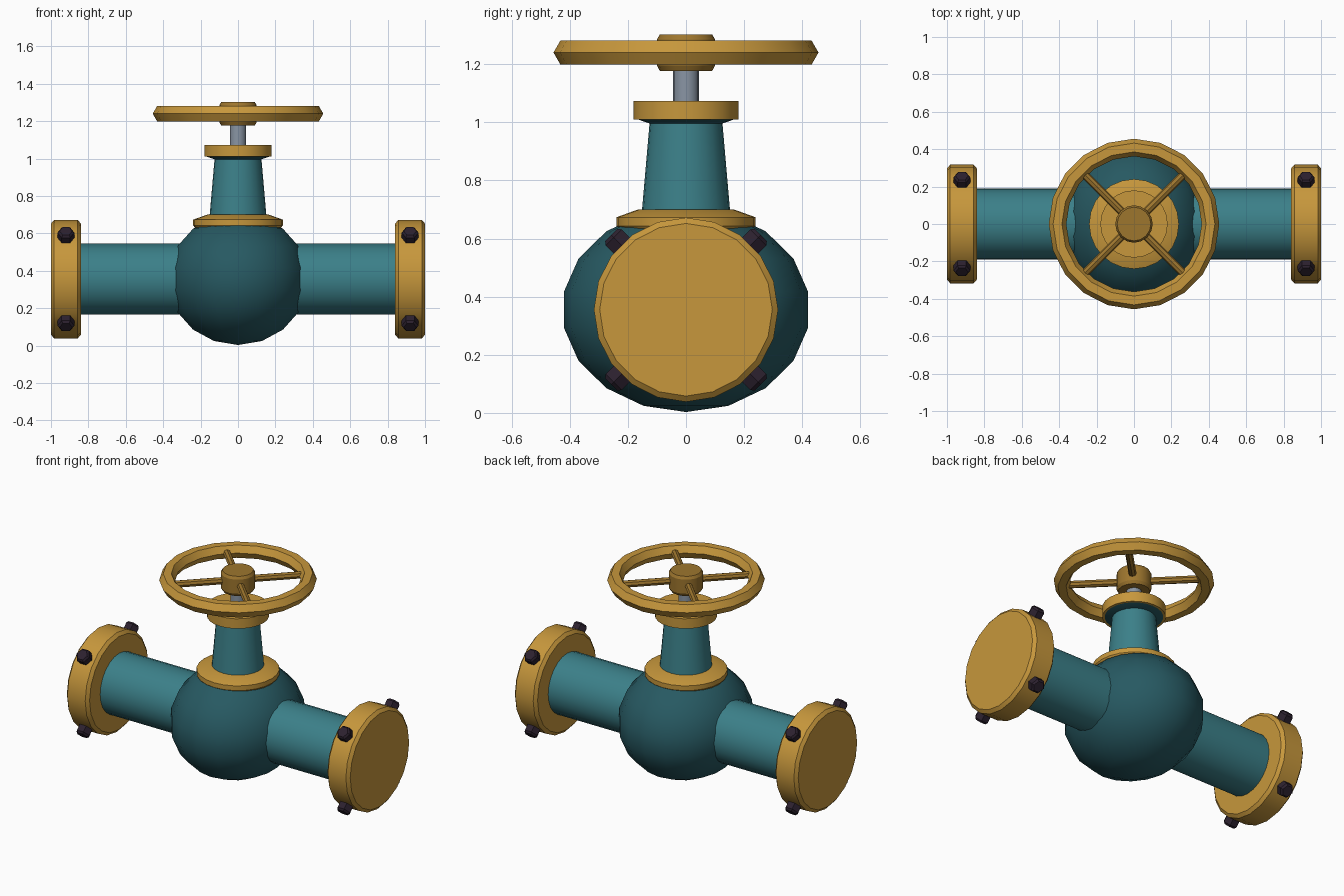
import bpy, bmesh
from math import pi, radians, cos, sin
from mathutils import Matrix, Vector

if "Cube" in bpy.data.objects:
    bpy.data.objects.remove(bpy.data.objects["Cube"])


def material(name, rgb):
    m = bpy.data.materials.new(name)
    m.use_nodes = True
    m.diffuse_color = (*rgb, 1)
    m.node_tree.nodes["Principled BSDF"].inputs["Base Color"].default_value = (*rgb, 1)
    return m


TEAL = material("teal", (0.044, 0.215, 0.25))
DARK_TEAL = material("dark teal", (0.02, 0.10, 0.122))
GOLD = material("gold", (0.57, 0.31, 0.045))
BRONZE = material("bronze", (0.34, 0.18, 0.027))
STEEL = material("steel", (0.25, 0.30, 0.37))
BOLT = material("dark bolt", (0.025, 0.015, 0.028))

AXIS_Z = 0.355      # height of the pipe axis
WHEEL_Z = 1.24      # height of the handwheel


def finish(name, bm, mat, matrix=Matrix()):
    """Turn a bmesh into a placed, shaded object."""
    bmesh.ops.recalc_face_normals(bm, faces=bm.faces)
    mesh = bpy.data.meshes.new(name)
    bm.to_mesh(mesh)
    bm.free()
    mesh.transform(matrix)
    mesh.materials.append(mat)
    ob = bpy.data.objects.new(name, mesh)
    bpy.context.collection.objects.link(ob)
    bpy.ops.object.select_all(action="DESELECT")
    ob.select_set(True)
    bpy.context.view_layer.objects.active = ob
    bpy.ops.object.shade_smooth_by_angle(angle=radians(25))
    return ob


def lathe(name, profile, mat, sides=20, matrix=Matrix(), closed=False):
    """Revolve (radius, height) points about z; cap the ends unless closed."""
    bm = bmesh.new()
    rings = [[bm.verts.new((r * cos(2 * pi * i / sides), r * sin(2 * pi * i / sides), z))
              for i in range(sides)] for r, z in profile]
    pairs = list(zip(rings, rings[1:]))
    if closed:
        pairs.append((rings[-1], rings[0]))
    else:
        bm.faces.new(rings[0])
        bm.faces.new(rings[-1])
    for a, b in pairs:
        for i in range(sides):
            j = (i + 1) % sides
            bm.faces.new((a[i], a[j], b[j], b[i]))
    return finish(name, bm, mat, matrix)


def along(start, direction):
    """Matrix that moves the lathe axis to a start point and direction."""
    turn = Vector(direction).to_track_quat("Z", "Y").to_matrix().to_4x4()
    return Matrix.Translation(start) @ turn


# Round valve body
bm = bmesh.new()
bmesh.ops.create_uvsphere(bm, u_segments=18, v_segments=9, radius=1)
finish("valve_body", bm, DARK_TEAL, Matrix.Translation((0, 0, AXIS_Z))
       @ Matrix.Diagonal((0.38, 0.427, 0.352, 1)))

# Pipes, end flanges and radial flange bolts
for side, label in ((1, "left"), (-1, "right")):
    to_x = Matrix.Translation((0, 0, AXIS_Z)) @ Matrix.Rotation(side * pi / 2, 4, "Y")
    lathe(label + "_pipe", [(0.19, 0.1), (0.19, 0.9)], TEAL, 24, to_x)
    lathe(label + "_flange", [(0.297, 0.84), (0.317, 0.857), (0.317, 0.983), (0.297, 1)],
          GOLD, 20, to_x)
    for k in range(4):
        a = pi / 4 + k * pi / 2
        out = Vector((0, cos(a), sin(a)))
        place = along(Vector((side * 0.92, 0, AXIS_Z)) + out * 0.29, out)
        # Hexagon corners point along the pipe
        local_x = place.to_3x3().inverted() @ Vector((1, 0, 0))
        place = place @ Matrix.Rotation(math_angle := Vector((local_x.x, local_x.y)).angle_signed(Vector((1, 0))), 4, "Z")
        lathe(f"{label}_bolt_{k + 1}", [(0.034, 0), (0.045, 0.012), (0.045, 0.062), (0.034, 0.074)],
              BOLT, 6, place)

# Bonnet: base flange, tapered neck, flared lip and collar
lathe("bonnet_flange", [(0.23, 0.63), (0.24, 0.643), (0.24, 0.673), (0.165, 0.70)], GOLD, 24)
lathe("bonnet_neck", [(0.153, 0.68), (0.125, 1.002)], TEAL, 24)
lathe("neck_lip", [(0.125, 0.996), (0.172, 1.012)], DARK_TEAL, 24)
lathe("collar", [(0.18, 1.01), (0.18, 1.073)], GOLD, 24)
lathe("stem", [(0.044, 1.06), (0.044, 1.2)], STEEL, 16)

# Handwheel: six-sided rim, hub and four diagonal spokes
lathe("wheel_rim", [(0.409 + 0.047 * cos(k * pi / 3), WHEEL_Z + 0.047 * sin(k * pi / 3))
                    for k in range(6)], GOLD, 20, closed=True)
lathe("wheel_hub", [(0.09, 1.177), (0.1, 1.195), (0.1, 1.285), (0.09, 1.302)], BRONZE, 16)
for k in range(4):
    a = pi / 4 + k * pi / 2
    lathe(f"wheel_spoke_{k + 1}", [(0.022, 0.06), (0.022, 0.39)], BRONZE, 8,
          along((0, 0, WHEEL_Z), (cos(a), sin(a), 0)))
